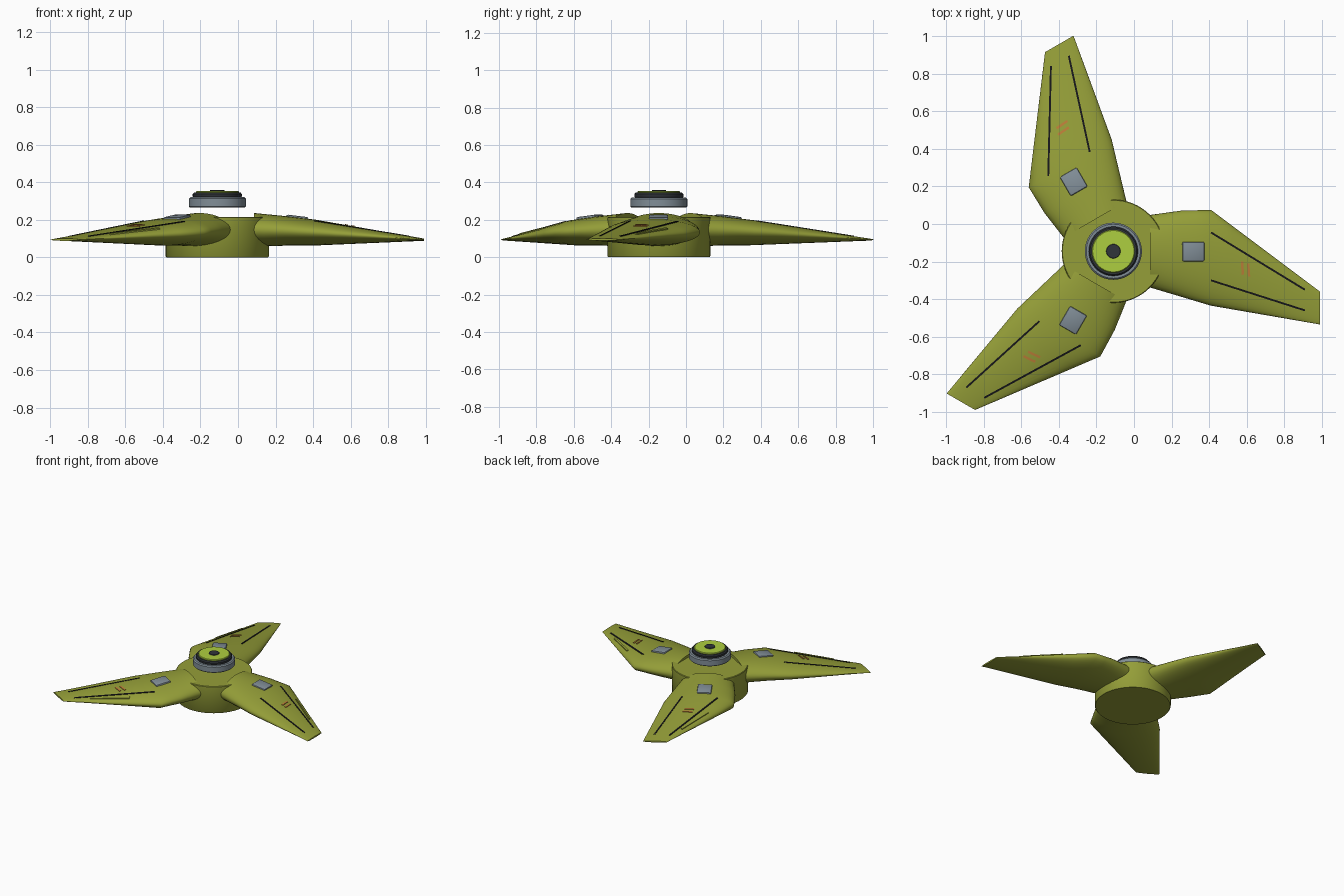
import bpy, bmesh, math
from mathutils import Matrix, Vector

if "Cube" in bpy.data.objects:
    bpy.data.objects.remove(bpy.data.objects["Cube"])

HUB = Vector((-0.11, -0.145, 0))


def material(name, rgb):
    m = bpy.data.materials.new(name)
    m.diffuse_color = (*rgb, 1)
    m.use_nodes = True
    m.node_tree.nodes["Principled BSDF"].inputs["Base Color"].default_value = m.diffuse_color
    return m


OLIVE = material("olive", (0.30, 0.345, 0.04))
LIME = material("lime", (0.42, 0.62, 0.05))
GRAY = material("blue_gray", (0.22, 0.27, 0.31))
DARK = material("charcoal", (0.03, 0.035, 0.042))
BLACK = material("black", (0.008, 0.008, 0.01))
ORANGE = material("orange", (0.50, 0.21, 0.04))


def finish(name, bm, mat, matrix, angle=40):
    bmesh.ops.recalc_face_normals(bm, faces=bm.faces)
    me = bpy.data.meshes.new(name)
    bm.to_mesh(me)
    bm.free()
    me.materials.append(mat)
    ob = bpy.data.objects.new(name, me)
    ob.matrix_world = matrix
    bpy.context.collection.objects.link(ob)
    bpy.ops.object.select_all(action='DESELECT')
    ob.select_set(True)
    bpy.context.view_layer.objects.active = ob
    bpy.ops.object.shade_smooth_by_angle(angle=math.radians(angle))
    return ob


def loft(bm, rings):
    """Skin closed rings of points and cap both ends."""
    vs = [[bm.verts.new(p) for p in r] for r in rings]
    n = len(vs[0])
    for a, b in zip(vs, vs[1:]):
        for i in range(n):
            j = (i + 1) % n
            bm.faces.new((a[i], a[j], b[j], b[i]))
    bm.faces.new(vs[0])
    bm.faces.new(vs[-1])


def turned(name, profile, mat, n=64):
    bm = bmesh.new()
    loft(bm, [[(r * math.cos(t * math.tau / n), r * math.sin(t * math.tau / n), z)
               for t in range(n)] for r, z in profile])
    finish(name, bm, mat, Matrix.Translation(HUB))


# Hub and the stacked cap floating above it
turned("hub", [(0.27, 0), (0.275, 0.006), (0.275, 0.211), (0.271, 0.215)], OLIVE)
turned("cap_base", [(0.146, 0.265), (0.152, 0.271), (0.152, 0.312), (0.144, 0.32)], GRAY)
turned("cap_ring", [(0.126, 0.318), (0.131, 0.324), (0.131, 0.337), (0.124, 0.345)], DARK)
turned("cap_disc", [(0.114, 0.343), (0.114, 0.350), (0.110, 0.354)], LIME)
turned("cap_center", [(0.038, 0.352), (0.038, 0.357), (0.036, 0.359)], DARK)

# Blade stations: x, centre y, half width, centre z, half height
STATIONS = [(0.195, 0.0, 0.193, 0.147, 0.089),
            (0.36, -0.013, 0.229, 0.141, 0.079),
            (0.52, -0.035, 0.255, 0.132, 0.069),
            (1.10, -0.3025, 0.0875, 0.094, 0.006)]


def section(x):
    for a, b in zip(STATIONS, STATIONS[1:]):
        if x <= b[0]:
            break
    t = (x - a[0]) / (b[0] - a[0])
    return [p + (q - p) * t for p, q in zip(a[1:], b[1:])]


def top_z(x, y):
    cy, w, cz, h = section(x)
    return cz + h * math.sqrt(max(0, 1 - ((y - cy) / w) ** 2))


def blade(name, matrix):
    xs = [0.195, 0.25, 0.305, 0.36, 0.44, 0.52, 0.635, 0.75, 0.865, 0.98, 1.10]
    n = 40
    rings = []
    for x in xs:
        cy, w, cz, h = section(x)
        rings.append([(x, cy + w * math.cos(i * math.tau / n), cz + h * math.sin(i * math.tau / n))
                      for i in range(n)])
    bm = bmesh.new()
    loft(bm, rings)
    finish(name, bm, OLIVE, matrix, 50)


def strip(name, a, b, width, mat, matrix, lift=0.003, steps=14):
    """Thin bar that follows the blade's upper surface from a to b."""
    a, b = Vector(a), Vector(b)
    side = (b - a).orthogonal().normalized() * width / 2
    rings = []
    for i in range(steps + 1):
        p = a.lerp(b, i / steps)
        l, r = p + side, p - side
        zl, zr = top_z(*l), top_z(*r)
        rings.append([(*l, zl - 0.004), (*r, zr - 0.004), (*r, zr + lift), (*l, zl + lift)])
    bm = bmesh.new()
    loft(bm, rings)
    finish(name, bm, mat, matrix)


def block(name, matrix):
    bm = bmesh.new()
    bmesh.ops.create_cube(bm, size=1)
    bmesh.ops.scale(bm, vec=(0.118, 0.104, 0.03), verts=bm.verts)
    bmesh.ops.bevel(bm, geom=bm.edges[:], offset=0.008, segments=2, affect='EDGES', profile=0.5)
    slope = math.atan2(top_z(0.36, 0) - top_z(0.49, 0), 0.13)
    local = Matrix.Translation((0.425, -0.002, top_z(0.425, 0) - 0.006)) @ Matrix.Rotation(slope, 4, 'Y')
    finish(name, bm, GRAY, matrix @ local)


# Three identical blades with their fittings
for k in range(3):
    m = Matrix.Translation(HUB) @ Matrix.Rotation(k * math.tau / 3, 4, 'Z')
    s = f"_{k + 1}"
    blade("blade" + s, m)
    block("blade_block" + s, m)
    strip("leading_groove" + s, (0.52, 0.10), (1.02, -0.205), 0.010, BLACK, m)
    strip("trailing_groove" + s, (0.52, -0.155), (1.02, -0.315), 0.010, BLACK, m)
    strip("edge_rib" + s, (0.695, 0.045), (0.93, -0.125), 0.012, OLIVE, m, 0.006)
    strip("marker_inner" + s, (0.685, -0.055), (0.69, -0.125), 0.013, ORANGE, m, 0.004, 4)
    strip("marker_outer" + s, (0.718, -0.065), (0.723, -0.135), 0.013, ORANGE, m, 0.004, 4)
